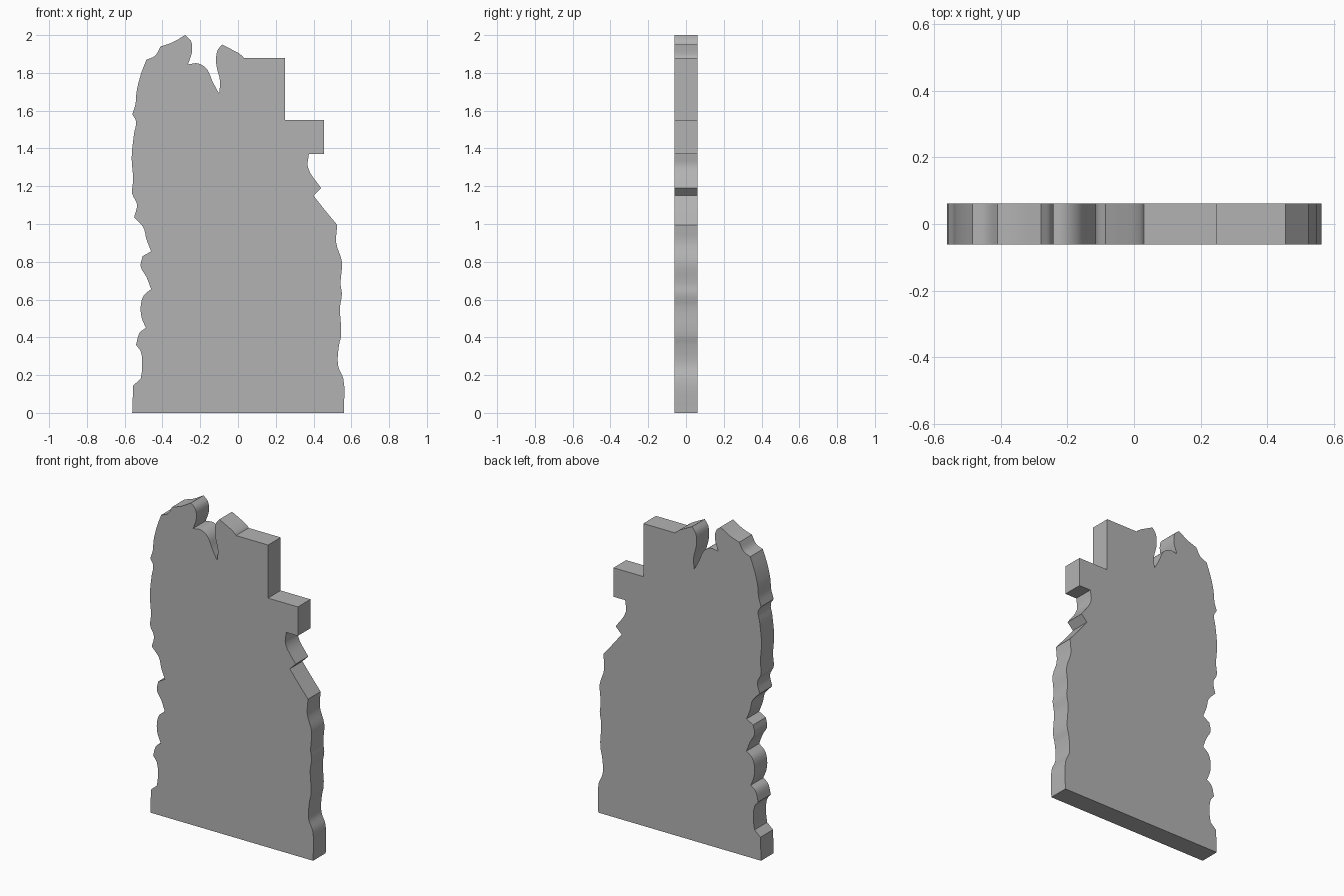
import bpy, bmesh, math
from mathutils import Vector

if "Cube" in bpy.data.objects:
    bpy.data.objects.remove(bpy.data.objects["Cube"])

HALF_THICK = 0.062

# Wavy left edge, bottom to top
left_edge = [(-.56, 0), (-.555, .145), (-.515, .18), (-.508, .23), (-.515, .325), (-.54, .36),
             (-.52, .425), (-.488, .45), (-.51, .505), (-.515, .565), (-.50, .62), (-.46, .655),
             (-.485, .72), (-.515, .775), (-.505, .83), (-.46, .855), (-.485, .92), (-.50, .98),
             (-.525, 1.01), (-.55, 1.035), (-.535, 1.105), (-.56, 1.16), (-.555, 1.235),
             (-.563, 1.35), (-.55, 1.48), (-.54, 1.545), (-.56, 1.58), (-.543, 1.635),
             (-.537, 1.70), (-.515, 1.79), (-.485, 1.87)]
# Top with the two curled tips and the notch between them
top_edge = [(-.44, 1.89), (-.41, 1.94), (-.35, 1.96), (-.28, 2.0), (-.25, 1.97), (-.243, 1.915),
            (-.265, 1.845), (-.21, 1.85), (-.165, 1.82), (-.135, 1.755), (-.10, 1.69),
            (-.095, 1.755), (-.115, 1.845), (-.11, 1.915), (-.085, 1.95), (-.045, 1.93),
            (.02, 1.892), (.03, 1.88)]
# Square steps, then the wavy right edge down to the ground
right_edge = [(.25, 1.88), (.25, 1.55), (.455, 1.55), (.455, 1.37), (.375, 1.37), (.37, 1.30),
              (.44, 1.19), (.40, 1.15), (.455, 1.08), (.525, .995), (.52, .90), (.55, .80),
              (.543, .68), (.55, .63), (.54, .56), (.546, .41), (.535, .36), (.53, .25),
              (.558, .18), (.56, 0)]


def smooth_outline(points, steps=4, corner=math.radians(40)):
    """Round gentle bends with a spline; keep sharp corners and straight runs."""
    pts = [Vector(p) for p in points]
    n = len(pts)

    def tangent(i, chord):
        a, b = pts[i] - pts[i - 1], pts[(i + 1) % n] - pts[i]
        if a.angle(b) > corner:
            return chord
        return (a.normalized() + b.normalized()).normalized() * chord.length

    out = []
    for i in range(n):
        p, q = pts[i], pts[(i + 1) % n]
        chord = q - p
        m0, m1 = tangent(i, chord), tangent((i + 1) % n, chord)
        straight = (m0 - chord).length + (m1 - chord).length < 1e-5
        for k in range(1 if straight else steps):
            t = k / steps
            out.append(p * (2*t**3 - 3*t**2 + 1) + m0 * (t**3 - 2*t**2 + t)
                       + q * (3*t**2 - 2*t**3) + m1 * (t**3 - t**2))
    return out


# Flat slab extruded from the outline
bm = bmesh.new()
front = bm.faces.new([bm.verts.new((p.x, -HALF_THICK, max(p.y, 0)))
                      for p in smooth_outline(left_edge + top_edge + right_edge)])
new = bmesh.ops.extrude_face_region(bm, geom=[front], use_keep_orig=True)["geom"]
bmesh.ops.translate(bm, vec=(0, 2 * HALF_THICK, 0),
                    verts=[v for v in new if isinstance(v, bmesh.types.BMVert)])
bmesh.ops.recalc_face_normals(bm, faces=bm.faces)
mesh = bpy.data.meshes.new("cutout_slab")
bm.to_mesh(mesh)
bm.free()

slab = bpy.data.objects.new("cutout_slab", mesh)
bpy.context.collection.objects.link(slab)
grey = bpy.data.materials.new("plain grey")
grey.diffuse_color = (0.45, 0.45, 0.45, 1)
grey.use_nodes = True
grey.node_tree.nodes["Principled BSDF"].inputs["Base Color"].default_value = grey.diffuse_color
mesh.materials.append(grey)

bpy.context.view_layer.objects.active = slab
slab.select_set(True)
bpy.ops.object.shade_smooth_by_angle(angle=math.radians(30))
